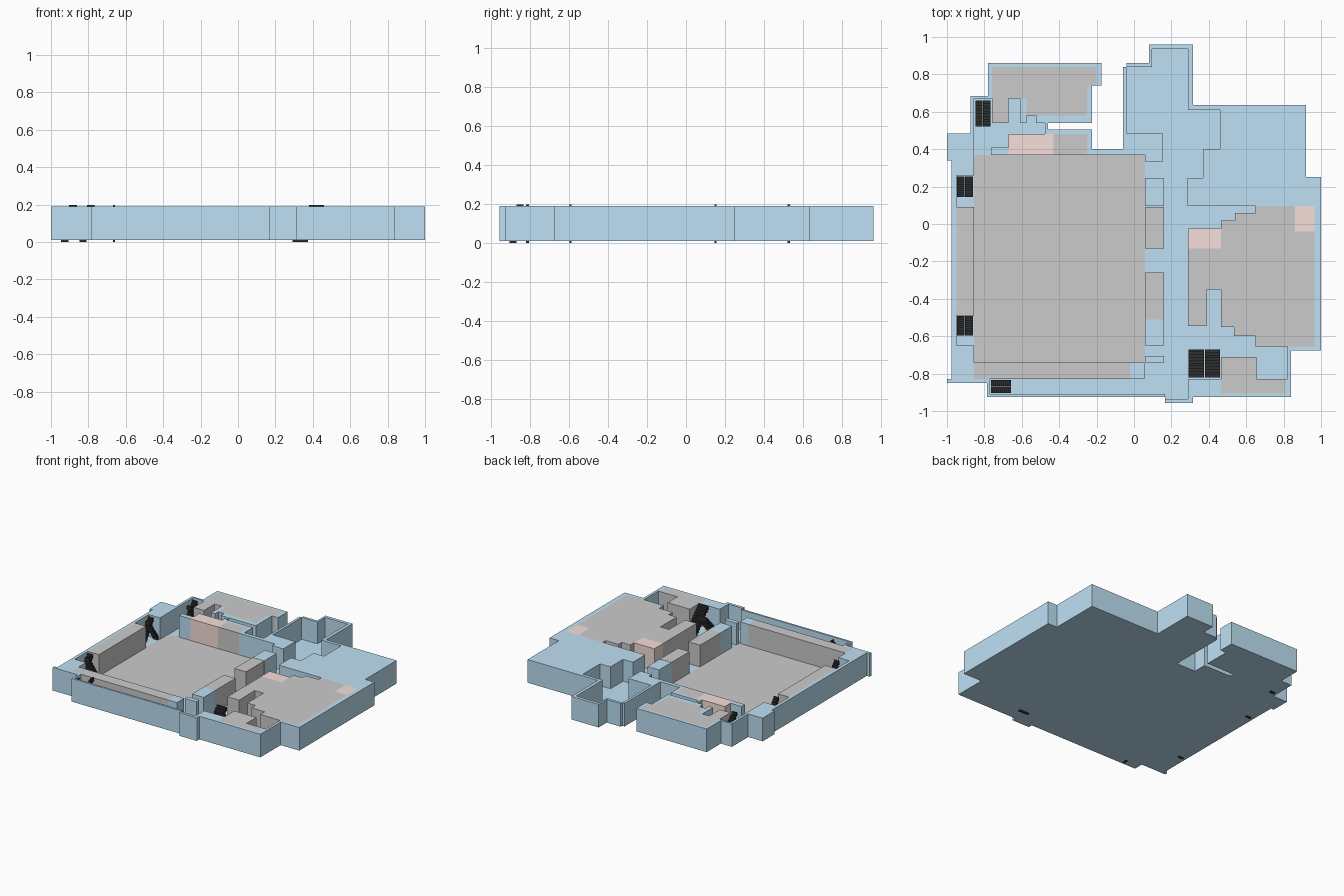
import bpy, bmesh

if "Cube" in bpy.data.objects:
    bpy.data.objects.remove(bpy.data.objects["Cube"])

FLOOR, TOP = 0.02, 0.19


def material(name, rgb):
    m = bpy.data.materials.new(name)
    m.diffuse_color = (*rgb, 1)
    m.use_nodes = True
    m.node_tree.nodes["Principled BSDF"].inputs["Base Color"].default_value = m.diffuse_color
    return m


BLUE = material("blue", (0.52, 0.75, 0.91))
PINK = material("pink", (0.93, 0.74, 0.70))
BLACK = material("black", (0.03, 0.03, 0.03))


def finish(name, bm, mat):
    bmesh.ops.recalc_face_normals(bm, faces=bm.faces)
    me = bpy.data.meshes.new(name)
    bm.to_mesh(me)
    bm.free()
    ob = bpy.data.objects.new(name, me)
    bpy.context.collection.objects.link(ob)
    if mat:
        me.materials.append(mat)
    return ob


def prism(name, path, z0=FLOOR, z1=TOP, mat=None):
    """Right-angled outline: each pair is a wall's x and the y it runs to."""
    bm = bmesh.new()
    verts, y_prev = [], path[-1][1]
    for x, y in path:
        verts += [bm.verts.new((x, y_prev, z0)), bm.verts.new((x, y, z0))]
        y_prev = y
    face = bm.faces.new(verts)
    ext = bmesh.ops.extrude_face_region(bm, geom=[face])
    top = [v for v in ext["geom"] if isinstance(v, bmesh.types.BMVert)]
    bmesh.ops.translate(bm, vec=(0, 0, z1 - z0), verts=top)
    return finish(name, bm, mat)


def rect(x0, y0, x1, y1):
    return [(x0, y0), (x1, y1)]


# Building mass
mass = prism("building_mass", [
    (-1, -.85), (-.785, -.925), (.165, -.957), (.315, -.925), (.84, -.675),
    (1, .25), (.92, .635), (.315, .96), (.08, .86), (-.04, .84), (-.06, .4),
    (-.225, .505), (-.46, .54), (-.225, .74), (-.175, .86), (-.78, .685),
    (-.875, .485), (-1, .34), (-.975, -.83)], 0.01, TOP, BLUE)

# Open spaces: halls, corridors and escalator wells
main_corridor = [
    (.055, -.91), (.165, -.935), (.29, -.83), (.465, -.71), (.655, -.83),
    (.82, -.655), (.65, -.6), (.535, -.55), (.465, -.35), (.39, -.545),
    (.29, -.025), (.465, .02), (.54, .06), (.65, .095), (.285, .245),
    (.37, .4), (.46, .61), (.29, .935), (.095, .84), (-.04, .485), (.155, .335)]
north_passage = [
    (-.765, .41), (-.67, .48), (-.475, .54), (-.525, .58), (-.575, .54),
    (-.61, .67), (-.67, .54), (-.76, .67), (-.855, .36)]
hall = rect(-.855, -.74, .06, .37)
spaces = [main_corridor, north_passage, hall,
          rect(-.77, -.91, .07, -.83),
          rect(-.95, .09, -.85, .26), rect(-.95, -.65, -.85, -.49)]

# Full-height units set into the mass
units = {
    "west_unit": (rect(-.95, -.49, -.855, .09), None),
    "south_unit": (rect(-.855, -.83, -.02, -.74), None),
    "north_pink_unit": (rect(-.67, .37, -.43, .48), PINK),
    "north_unit": (rect(-.43, .37, -.25, .48), None),
    "northwest_unit": ([(-.76, .54), (-.67, .67), (-.575, .58),
                        (-.25, .74), (-.2, .84)], None),
    "east_unit": ([(.29, -.545), (.39, -.35), (.465, -.55), (.535, -.6),
                   (.65, -.655), (.965, -.04), (.86, .095), (.65, .06),
                   (.54, .02), (.465, -.13)], None),
    "east_pink_unit": (rect(.29, -.13, .465, -.025), PINK),
    "east_corner_pink_unit": (rect(.86, -.04, .965, .095), PINK),
    "southeast_unit": ([(.465, -.905), (.81, -.83), (.655, -.71)], None),
}

for i, path in enumerate(spaces + [u[0] for u in units.values()]):
    cutter = prism(f"cutter_{i}", path, FLOOR, 0.3)
    mod = mass.modifiers.new("cut", "BOOLEAN")
    mod.operation, mod.solver, mod.object = "DIFFERENCE", "EXACT", cutter
    cutter.hide_render = True
    cutter.hide_viewport = True
bpy.context.view_layer.objects.active = mass
for mod in list(mass.modifiers):
    bpy.ops.object.modifier_apply(modifier=mod.name)
for ob in [o for o in bpy.data.objects if o.name.startswith("cutter_")]:
    bpy.data.objects.remove(ob)

for name, (path, mat) in units.items():
    prism(name, path, mat=mat)

# Hall floor and the free-standing blocks between hall and corridor
prism("hall_floor", hall, FLOOR, FLOOR + .002)
for i, (y0, y1, mat) in enumerate([(-.74, -.705, BLUE), (-.65, -.51, BLUE),
                                   (-.51, -.26, None), (-.13, .092, None),
                                   (.095, .245, BLUE)]):
    prism(f"divider_block_{i}", rect(.06, y0, .16, y1), mat=mat)


# Crossing escalators: two stepped lanes running opposite ways
def escalator(name, start, end, lane0, lane1, along_x=False, n=10):
    bm = bmesh.new()
    half = (lane1 - lane0) / 2
    step = (end - start) / n
    for lane in range(2):
        for i in range(n):
            a = start + step * (i + .5)
            b = lane0 + half * (lane + .5)
            z = .0165 * i + .015 if lane == 0 else .182 - .0165 * i
            geo = bmesh.ops.create_cube(bm, size=1)["verts"]
            size = (abs(step), half * .94)
            pos = (a, b)
            if not along_x:
                size, pos = size[::-1], pos[::-1]
            bmesh.ops.scale(bm, vec=(*size, .03), verts=geo)
            bmesh.ops.translate(bm, vec=(*pos, z), verts=geo)
    finish(name, bm, BLACK)


escalator("west_north_escalator", .145, .255, -.948, -.86)
escalator("west_south_escalator", -.597, -.492, -.948, -.86)
escalator("northwest_escalator", .52, .66, -.85, -.765)
escalator("southeast_escalator", -.82, -.67, .29, .463)
escalator("south_escalator", -.658, -.765, -.905, -.832, along_x=True)
